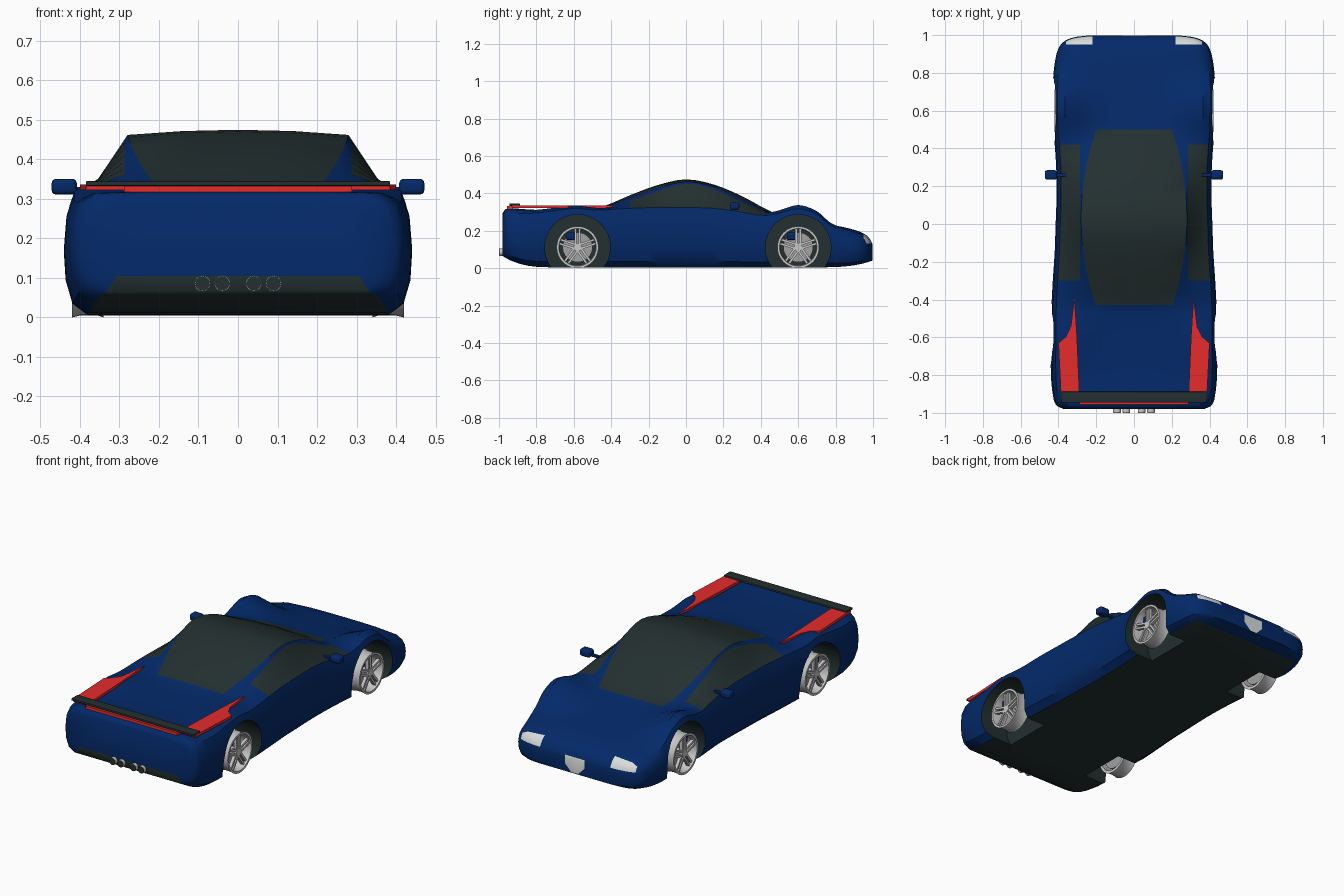
import bpy, bmesh, math
from mathutils import Vector, Matrix

cube = bpy.data.objects.get("Cube")
if cube:
    bpy.data.objects.remove(cube, do_unlink=True)


def material(name, rgb):
    m = bpy.data.materials.new(name)
    m.use_nodes = True
    m.diffuse_color = (*rgb, 1)
    m.node_tree.nodes["Principled BSDF"].inputs["Base Color"].default_value = (*rgb, 1)
    return m


BLUE = material("blue_paint", (0.001, 0.022, 0.14))
DARK = material("dark_trim", (0.017, 0.029, 0.029))
RED = material("red_trim", (0.8, 0.025, 0.025))
SILVER = material("silver_wheel", (0.58, 0.58, 0.58))
LAMP = material("pale_lamp", (0.7, 0.72, 0.72))
STEEL = material("grey_steel", (0.36, 0.36, 0.36))


def finish(name, bm, mats, mirror=False, smooth=True):
    bmesh.ops.recalc_face_normals(bm, faces=bm.faces)
    me = bpy.data.meshes.new(name)
    bm.to_mesh(me)
    bm.free()
    for m in mats:
        me.materials.append(m)
    ob = bpy.data.objects.new(name, me)
    bpy.context.collection.objects.link(ob)
    if mirror:
        ob.modifiers.new("mirror", "MIRROR")
    if smooth:
        shade(ob)
    return ob


def shade(ob):
    bpy.ops.object.select_all(action="DESELECT")
    ob.select_set(True)
    bpy.context.view_layer.objects.active = ob
    bpy.ops.object.shade_smooth_by_angle(angle=math.radians(35))


def add_box(bm, lo, hi, bevel=0.0, turn=Matrix()):
    lo, hi = Vector(lo), Vector(hi)
    mat = turn @ Matrix.Translation((lo + hi) / 2) @ Matrix.Diagonal((*(hi - lo), 1))
    vs = bmesh.ops.create_cube(bm, size=1, matrix=mat)["verts"]
    if bevel:
        edges = list({e for v in vs for e in v.link_edges})
        bmesh.ops.bevel(bm, geom=edges, offset=bevel, segments=3, affect="EDGES", profile=0.5)


def lathe(bm, profile, y, z, n=40):
    """Closed (radius, x) profile turned around an axis along x."""
    rings = [[bm.verts.new((x, y + r * math.cos(a), z + r * math.sin(a))) for r, x in profile]
             for a in (math.tau * i / n for i in range(n))]
    for i in range(n):
        a, b = rings[i], rings[(i + 1) % n]
        for j in range(len(profile)):
            k = (j + 1) % len(profile)
            bm.faces.new((a[j], a[k], b[k], b[j]))


def cylinder_x(bm, r, x0, x1, y, z, n=40):
    mat = Matrix.Translation(((x0 + x1) / 2, y, z)) @ Matrix.Rotation(math.pi / 2, 4, "Y")
    bmesh.ops.create_cone(bm, cap_ends=True, segments=n, radius1=r, radius2=r,
                          depth=x1 - x0, matrix=mat)


# Body stations: y, half width, centre height, roof edge, fender crown, shoulder
ROWS = [
    (-.98, .37, .295, .295, .285, .26), (-.965, .405, .315, .315, .31, .28),
    (-.93, .425, .32, .32, .315, .29), (-.8, .44, .312, .312, .312, .295),
    (-.6, .44, .315, .317, .335, .32), (-.5, .44, .32, .323, .325, .312),
    (-.43, .437, .335, .33, .32, .312), (-.3, .43, .39, .378, .335, .32),
    (-.15, .42, .445, .43, .345, .325), (0, .415, .475, .462, .352, .325),
    (.15, .41, .447, .435, .345, .32), (.3, .412, .385, .37, .325, .3),
    (.42, .42, .32, .31, .297, .282), (.5, .427, .285, .285, .31, .295),
    (.6, .43, .262, .27, .338, .318), (.7, .43, .245, .25, .305, .288),
    (.77, .428, .232, .234, .245, .23), (.85, .42, .218, .217, .21, .19),
    (.93, .4, .195, .193, .185, .165), (.97, .365, .172, .17, .16, .145),
    (.99, .31, .145, .143, .135, .125), (.998, .24, .125, .125, .118, .11)]


def resample(rows, steps):
    """Smooth cubic interpolation between the stations."""
    def slope(i, c):
        a, b = rows[max(i - 1, 0)], rows[min(i + 1, len(rows) - 1)]
        return (b[c] - a[c]) / (b[0] - a[0])
    out = []
    for i in range(len(rows) - 1):
        p, q = rows[i], rows[i + 1]
        h = q[0] - p[0]
        for s in range(steps):
            t = s / steps
            row = [p[0] + h * t]
            for c in range(1, len(p)):
                row.append((1 + 2 * t) * (1 - t) ** 2 * p[c] + t * t * (3 - 2 * t) * q[c]
                           + h * t * (1 - t) * ((1 - t) * slope(i, c) - t * slope(i + 1, c)))
            out.append(row)
    return out + [list(rows[-1])]


def section(y, w, c, s, d, h):
    b = .005 + (.03 if y > 0 else .06) * max(0, (abs(y) - .7) / .28) ** 3
    g = min(.2 + .08 * max(0, 1 - ((y - .03) / .47) ** 2), .68 * w)
    p = min(.287, .75 * w)
    pz = s + (d - s) * (p - g) / (.85 * w - g)
    half = [(0, c), (g / 2, c - (c - s) / 4), (g, s), (p, pz), (.85 * w, d), (.94 * w, h)]
    half += [(fx * w, b + fz * (h - b)) for fx, fz in
             ((.985, .82), (1, .55), (.99, .3), (.95, .1), (.86, 0))]
    return [(x, y, z) for x, z in half] + [(-x, y, z) for x, z in half[:0:-1]]


# Body shell with glass and underside
bm = bmesh.new()
rings = [[bm.verts.new(v) for v in section(*r)] for r in resample(ROWS, 3)]
n = len(rings[0])
for a, b in zip(rings, rings[1:]):
    y = (a[0].co.y + b[0].co.y) / 2
    for j in range(n):
        f = bm.faces.new((a[j], a[(j + 1) % n], b[(j + 1) % n], b[j]))
        k = min(j, n - 1 - j)
        glass = (k < 2 and -.43 < y < .5) or (k in (3, 4) and -.3 < y < .42)
        floor = k == n // 2 and y < .93
        f.material_index = 1 if glass or floor else 0
bm.faces.new(rings[0])
bm.faces.new(rings[-1][::-1])


def cut(region, co, no):
    faces = [f for f in bm.faces if region(f.calc_center_median())]
    geom = list({g for f in faces for g in (*f.verts, *f.edges)}) + faces
    bmesh.ops.bisect_plane(bm, geom=geom, plane_co=co, plane_no=no, dist=1e-5)


def tail(c):
    return c.y < -.88


def nose(c):
    return c.y > .9


# Rear diffuser, headlamps and nose plate are cut into the shell
cut(tail, (0, 0, .105), (0, 0, 1))
for side in (-1, 1):
    cut(tail, (side * .31, 0, .1), (side * .1, 0, .065))
    cut(nose, (side * .22, 0, 0), (1, 0, 0))
    cut(nose, (side * .36, 0, 0), (1, 0, 0))
    cut(nose, (side * .062, 0, 0), (1, 0, 0))
    cut(nose, (side * .062, 0, .085), (side, 0, -1))
for z in (.045, .132):
    cut(nose, (0, 0, z), (0, 0, 1))
cut(nose, (0, .95, 0), (0, 1, 0))
for f in bm.faces:
    c = f.calc_center_median()
    ax = abs(c.x)
    if tail(c) and c.z < .105 and ax * .1 + c.z * .065 < .0375:
        f.material_index = 1
    elif c.y > .95 and c.z > .132 and .22 < ax < .36:
        f.material_index = 2
    elif c.y > .95 and .045 < c.z < .132 and ax < min(.062, c.z - .023):
        f.material_index = 2
body = finish("body", bm, [BLUE, DARK, LAMP], smooth=False)

# Wheel wells
AXLES = (-.58, .6)
HUB = .112
bm = bmesh.new()
for y in AXLES:
    for x0, x1 in ((.26, .6), (-.6, -.26)):
        cylinder_x(bm, .175, x0, x1, y, HUB, 48)
cutter = finish("wheel_well_cutter", bm, [DARK], smooth=False)
cutter.hide_render = True
mod = body.modifiers.new("wheel_wells", "BOOLEAN")
mod.operation, mod.solver, mod.object = "DIFFERENCE", "EXACT", cutter
mod.material_mode = "TRANSFER"
bpy.context.view_layer.objects.active = body
bpy.ops.object.modifier_apply(modifier=mod.name)
bpy.data.objects.remove(cutter, do_unlink=True)
shade(body)

# Wheels with brakes
for label, y in zip(("rear", "front"), AXLES):
    bm = bmesh.new()
    lathe(bm, ((.112, .34), (.107, .355), (.107, .40), (.112, .42), (.1, .42), (.096, .4), (.096, .34)), y, HUB)
    cylinder_x(bm, .022, .36, .412, y, HUB, 20)
    for i in range(5):
        turn = Matrix.Translation((0, y, HUB)) @ Matrix.Rotation(math.tau * i / 5, 4, "X")
        for off in (-.011, .011):
            add_box(bm, (.392, off - .006, .01), (.41, off + .006, .102), turn=turn)
    finish(label + "_wheels", bm, [SILVER], mirror=True)
    bm = bmesh.new()
    cylinder_x(bm, .08, .352, .366, y, HUB)
    finish(label + "_brake_discs", bm, [STEEL], mirror=True)
    bm = bmesh.new()
    add_box(bm, (.345, y - .06, HUB + .04), (.39, y - .015, HUB + .08), .006)
    finish(label + "_brake_calipers", bm, [BLUE], mirror=True)

# Door mirrors
bm = bmesh.new()
add_box(bm, (.408, .235, .311), (.472, .285, .351), .012)
add_box(bm, (.36, .252, .318), (.415, .268, .33))
finish("door_mirrors", bm, [BLUE], mirror=True)

# Spoiler, its red side plates and the light bar
bm = bmesh.new()
add_box(bm, (-.385, -.945, .333), (.385, -.888, .345), .003)
finish("spoiler", bm, [DARK])
bm = bmesh.new()
plate = [(.315, -.39), (.335, -.55), (.36, -.6), (.4, -.63), (.385, -.93), (.288, -.93), (.302, -.6)]
face = bm.faces.new([bm.verts.new((x, y, .322)) for x, y in plate])
top = bmesh.ops.extrude_face_region(bm, geom=[face])["geom"]
bmesh.ops.translate(bm, vec=(0, 0, .0145), verts=[v for v in top if isinstance(v, bmesh.types.BMVert)])
finish("spoiler_side_plates", bm, [RED], mirror=True, smooth=False)
bm = bmesh.new()
add_box(bm, (-.288, -.956, .317), (.288, -.925, .333))
finish("rear_light_bar", bm, [RED], smooth=False)

# Exhaust pipes with dark ends
for name, r, y0, y1, mat in (("exhaust_pipes", .02, -.998, -.94, SILVER),
                             ("exhaust_ends", .0185, -1.0, -.99, DARK)):
    bm = bmesh.new()
    for x in (.04, .09):
        m = Matrix.Translation((x, (y0 + y1) / 2, .086)) @ Matrix.Rotation(math.pi / 2, 4, "X")
        bmesh.ops.create_cone(bm, cap_ends=True, segments=20, radius1=r, radius2=r, depth=y1 - y0, matrix=m)
    finish(name, bm, [mat], mirror=True)
